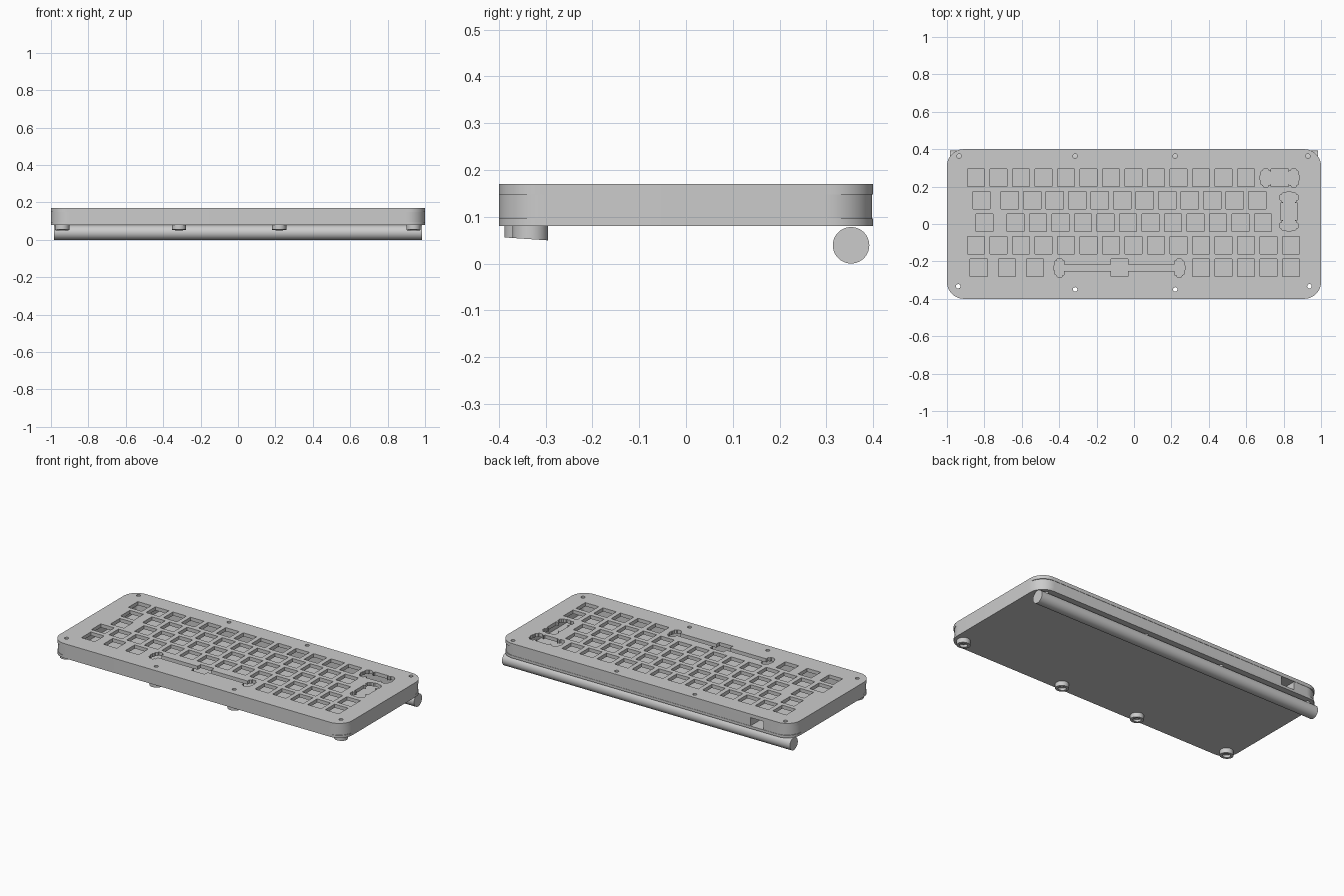
import bpy
import bmesh
from math import sin, cos, pi, radians
from mathutils import Matrix

cube = bpy.data.objects.get("Cube")
if cube:
    bpy.data.objects.remove(cube, do_unlink=True)

grey = bpy.data.materials.new("light_grey")
grey.use_nodes = True
GREY = (0.6, 0.6, 0.6, 1)
grey.diffuse_color = GREY
grey.node_tree.nodes["Principled BSDF"].inputs["Base Color"].default_value = GREY

PITCH = 0.1203            # key spacing
KEY = 0.046               # half width of a switch hole
LEFT, TOP_ROW = -0.905, 0.247
FRONT_SCREWS = [(-0.94, -0.333), (-0.315, -0.35), (0.22, -0.35), (0.938, -0.333)]
BACK_SCREWS = [(-0.935, 0.363), (-0.315, 0.363), (0.22, 0.363), (0.93, 0.363)]
SCREW_R = 0.012


def circle(x, y, r, n=24):
    return [(x + r * cos(2 * pi * i / n), y + r * sin(2 * pi * i / n)) for i in range(n)]


def rounded_rect(x0, x1, y0, y1, r, n=12):
    """Counter-clockwise outline that starts at the back left corner."""
    pts = []
    corners = [(x0 + r, y1 - r), (x0 + r, y0 + r), (x1 - r, y0 + r), (x1 - r, y1 - r)]
    for k, (cx, cy) in enumerate(corners):
        for i in range(n + 1):
            a = pi / 2 * (k + 1 + i / n)
            pts.append((cx + r * cos(a), cy + r * sin(a)))
    return pts


def square(x, y):
    return [(x - KEY, y - KEY), (x + KEY, y - KEY), (x + KEY, y + KEY), (x - KEY, y + KEY)]


def stabilised(x, y, reach, slot, upright=False):
    """Switch hole joined by a slot to a lobed cutout on each side."""
    inner, outer = reach - 0.025, reach + 0.025
    q = [(KEY, KEY), (KEY, slot), (inner, slot), (inner, 0.037), (reach - 0.015, 0.04),
         (reach - 0.012, 0.048), (reach + 0.012, 0.048), (reach + 0.015, 0.04),
         (outer, 0.034), (outer, 0.016), (outer + 0.005, 0.012)]
    half = q + [(a, -b) for a, b in reversed(q)]
    pts = half + [(-a, -b) for a, b in half]
    if upright:
        pts = [(-b, a) for a, b in pts]
    return [(x + a, y + b) for a, b in pts]


def finish(obj):
    obj.data.materials.append(grey)
    bpy.ops.object.select_all(action='DESELECT')
    obj.select_set(True)
    bpy.context.view_layer.objects.active = obj
    bpy.ops.object.shade_smooth_by_angle(angle=radians(30))


def add_mesh(name, bm):
    bmesh.ops.recalc_face_normals(bm, faces=bm.faces)
    mesh = bpy.data.meshes.new(name)
    bm.to_mesh(mesh)
    bm.free()
    obj = bpy.data.objects.new(name, mesh)
    bpy.context.collection.objects.link(obj)
    finish(obj)


def slab(name, loops, z0, z1):
    """Flat plate whose first loop is the outline and the rest are holes."""
    curve = bpy.data.curves.new(name + "_outline", 'CURVE')
    curve.dimensions = '2D'
    curve.fill_mode = 'BOTH'
    curve.extrude = (z1 - z0) / 2
    for pts in loops:
        spline = curve.splines.new('POLY')
        spline.points.add(len(pts) - 1)
        for p, (x, y) in zip(spline.points, pts):
            p.co = (x, y, 0, 1)
        spline.use_cyclic_u = True
    helper = bpy.data.objects.new(name + "_outline", curve)
    bpy.context.collection.objects.link(helper)
    deps = bpy.context.evaluated_depsgraph_get()
    flat = bpy.data.meshes.new_from_object(helper.evaluated_get(deps))
    bm = bmesh.new()
    bm.from_mesh(flat)
    bpy.data.objects.remove(helper)
    bpy.data.meshes.remove(flat)
    bmesh.ops.remove_doubles(bm, verts=bm.verts, dist=0.00002)
    bmesh.ops.translate(bm, verts=bm.verts, vec=(0, 0, (z0 + z1) / 2))
    add_mesh(name, bm)


# Switch holes: centres of each row in key units from the left edge
rows = [
    [0.5 + i for i in range(13)],
    [0.75] + [2 + i for i in range(12)],
    [0.875] + [2.25 + i for i in range(12)],
    [0.5 + i for i in range(15)],
    [0.625, 1.875, 3.125] + [10.5 + i for i in range(5)],
]
holes = [square(LEFT + u * PITCH, TOP_ROW - r * PITCH)
         for r, row in enumerate(rows) for u in row]
holes.append(stabilised(LEFT + 14 * PITCH, TOP_ROW, 0.075, 0.032))
holes.append(stabilised(0.828, TOP_ROW - 1.5 * PITCH, 0.075, 0.032, upright=True))
holes.append(stabilised(LEFT + 6.875 * PITCH, TOP_ROW - 4 * PITCH, 0.32, 0.017))

# Case layers
screws = [circle(x, y, SCREW_R) for x, y in FRONT_SCREWS + BACK_SCREWS]
outline = rounded_rect(-1, 1, -0.4, 0.4, 0.09)
slab("switch_plate", [outline] + holes + screws, 0.148, 0.17)
slab("bottom_plate", [outline] + screws, 0.08, 0.096)

# Hollow middle frame, open at the back for the cable socket
BACK, INNER_BACK = 0.398, 0.312
outer = rounded_rect(-1, 1, -0.4, BACK, 0.1)
inner = rounded_rect(-0.91, 0.91, -0.3, INNER_BACK, 0.02, 4)
gap_l, gap_r = -0.81, -0.72
frame = (outer + [(gap_r, BACK), (gap_r, INNER_BACK)] + inner[::-1]
         + [(gap_l, INNER_BACK), (gap_l, BACK)])
slab("middle_frame", [frame] + screws, 0.096, 0.148)

# Rear support bar
bm = bmesh.new()
bmesh.ops.create_cone(bm, cap_ends=True, segments=64, radius1=0.039, radius2=0.039,
                      depth=1.97, matrix=Matrix.Translation((0, 0.353, 0.039))
                      @ Matrix.Rotation(pi / 2, 4, 'Y'))
add_mesh("rear_bar", bm)


# Front feet: counterbored rings with a slanted underside
def foot(name, x, y, n=32):
    bm = bmesh.new()
    profile = [(SCREW_R, 0.08), (0.038, 0.08), (0.038, None),
               (0.022, None), (0.022, 0.068), (SCREW_R, 0.068)]
    rings = []
    for r, z in profile:
        ring = []
        for px, py in circle(x, y, r, n):
            height = 0.05 - 0.067 * (py + 0.302) if z is None else z
            ring.append(bm.verts.new((px, py, height)))
        rings.append(ring)
    for a, b in zip(rings, rings[1:] + rings[:1]):
        for i in range(n):
            j = (i + 1) % n
            bm.faces.new((a[i], a[j], b[j], b[i]))
    add_mesh(name, bm)


for i, (x, y) in enumerate(FRONT_SCREWS):
    foot(f"front_foot_{i + 1}", x, y)
